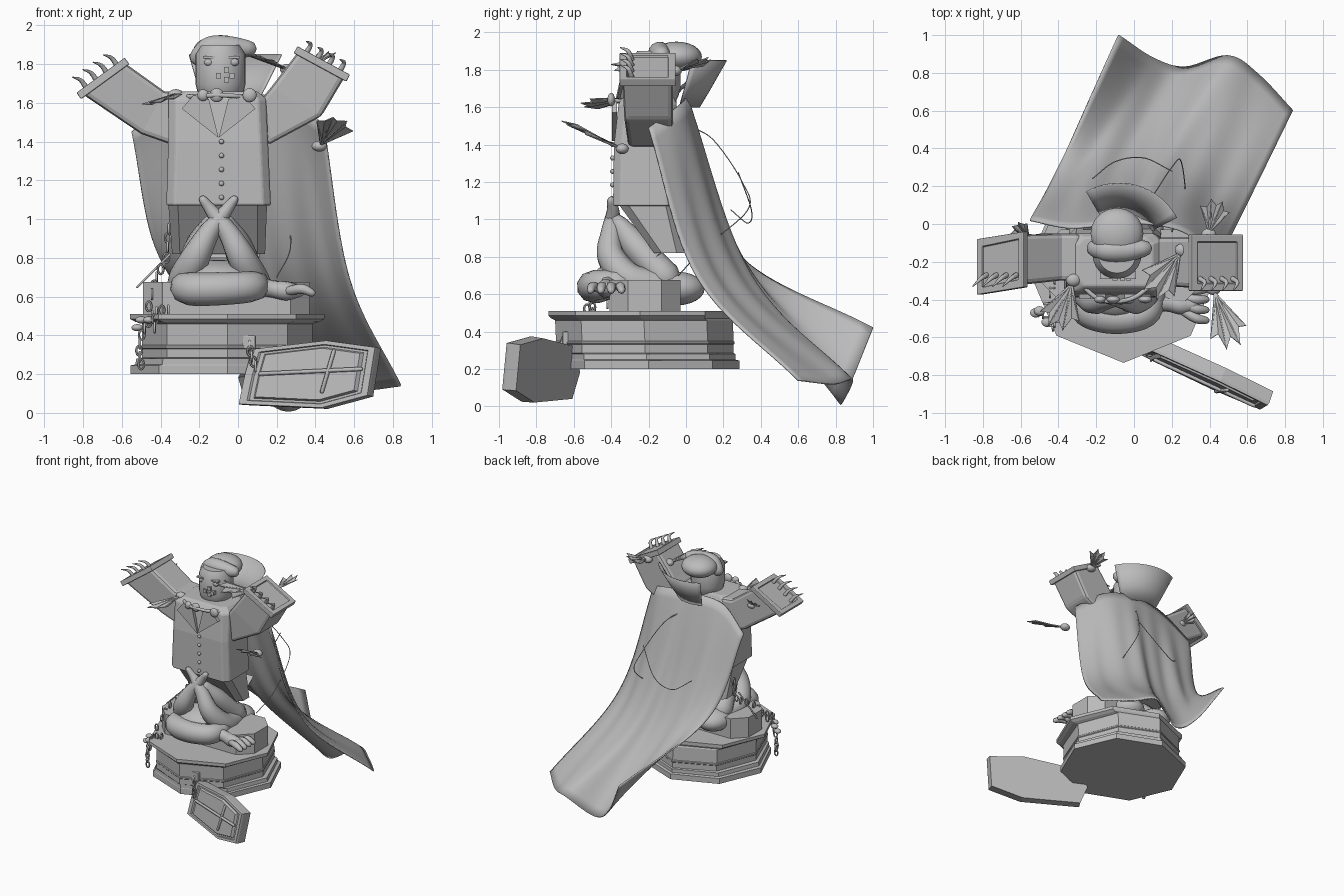
import bpy, bmesh, math
from mathutils import Vector as V, Matrix

if "Cube" in bpy.data.objects:
    bpy.data.objects.remove(bpy.data.objects["Cube"])

grey = bpy.data.materials.new("stone_grey")
grey.diffuse_color = (0.5, 0.5, 0.5, 1)
grey.use_nodes = True
grey.node_tree.nodes["Principled BSDF"].inputs["Base Color"].default_value = grey.diffuse_color


def make(name, bm, smooth=35, bevel=0, thick=0):
    bmesh.ops.recalc_face_normals(bm, faces=bm.faces)
    me = bpy.data.meshes.new(name)
    bm.to_mesh(me)
    bm.free()
    if smooth:
        for p in me.polygons:
            p.use_smooth = True
        me.set_sharp_from_angle(angle=math.radians(smooth))
    me.materials.append(grey)
    ob = bpy.data.objects.new(name, me)
    bpy.context.collection.objects.link(ob)
    if thick:
        m = ob.modifiers.new("thickness", 'SOLIDIFY')
        m.thickness, m.offset = thick, 0
    if bevel:
        m = ob.modifiers.new("soft_edges", 'BEVEL')
        m.width, m.segments = bevel, 2
    return ob


def loft(name, rings, closed=True, caps=True, **kw):
    bm = bmesh.new()
    vs = [[bm.verts.new(p) for p in r] for r in rings]
    n = len(rings[0])
    for a, b in zip(vs, vs[1:]):
        for i in range(n if closed else n - 1):
            j = (i + 1) % n
            bm.faces.new((a[i], a[j], b[j], b[i]))
    if caps:
        bm.faces.new(vs[0])
        bm.faces.new(vs[-1])
    return make(name, bm, **kw)


def spline(pts, steps):
    # Catmull-Rom samples through points of any dimension
    pts = [V(p) for p in pts]
    q = [2 * pts[0] - pts[1]] + pts + [2 * pts[-1] - pts[-2]]
    out = []
    for i in range(1, len(q) - 2):
        a, b, c, d = q[i - 1:i + 3]
        for k in range(steps):
            t = k / steps
            out.append(0.5 * (2 * b + (c - a) * t + (2 * a - 5 * b + 4 * c - d) * t * t
                              + (3 * b - a - 3 * c + d) * t ** 3))
    return out + [pts[-1]]


def tube(name, pts, steps=6, sides=10):
    # points are (x, y, z, radius); ends are rounded
    s = spline(pts, steps)
    c = [p.to_3d() for p in s]
    rad = [max(p[3], 0.001) for p in s]
    d0, d1 = (c[1] - c[0]).normalized(), (c[-1] - c[-2]).normalized()
    c = [c[0] - d0 * rad[0] * f for f in (.98, .7)] + c + [c[-1] + d1 * rad[-1] * f for f in (.7, .98)]
    rad = [rad[0] * .2, rad[0] * .72] + rad + [rad[-1] * .72, rad[-1] * .2]
    rings, u = [], d0.orthogonal().normalized()
    for i, p in enumerate(c):
        d = (c[min(i + 1, len(c) - 1)] - c[max(i - 1, 0)]).normalized()
        u = (u - d * u.dot(d)).normalized()
        w = d.cross(u)
        rings.append([p + rad[i] * (u * math.cos(a) + w * math.sin(a))
                      for a in (2 * math.pi * k / sides for k in range(sides))])
    return loft(name, rings, smooth=60)


def ball(name, c, r):
    bm = bmesh.new()
    r = r if isinstance(r, tuple) else (r, r, r)
    bmesh.ops.create_uvsphere(bm, u_segments=20, v_segments=12, radius=1,
                              matrix=Matrix.Translation(c) @ Matrix.Diagonal((*r, 1)))
    return make(name, bm, smooth=60)


def box(name, lo, hi, bevel=0.0):
    bm = bmesh.new()
    lo, hi = V(lo), V(hi)
    bmesh.ops.create_cube(bm, size=1, matrix=Matrix.Translation((lo + hi) / 2) @ Matrix.Diagonal((*(hi - lo), 1)))
    return make(name, bm, smooth=0, bevel=bevel)


def ngon(cx, cy, z, r, n=8, ry=None):
    ry = ry or r
    return [(cx + r * math.cos(2 * math.pi * i / n), cy + ry * math.sin(2 * math.pi * i / n), z) for i in range(n)]


def chamfer(x0, x1, y0, y1, z, c):
    return [(x0 + c, y0, z), (x1 - c, y0, z), (x1, y0 + c, z), (x1, y1 - c, z),
            (x1 - c, y1, z), (x0 + c, y1, z), (x0, y1 - c, z), (x0, y0 + c, z)]


# Octagonal pedestal: height, half width, half depth, centre depth
prof = [(.2, .5, .485, -.2), (.245, .5, .485, -.2), (.25, .475, .475, -.21), (.28, .47, .475, -.21), (.285, .44, .475, -.22),
        (.33, .44, .475, -.22), (.335, .446, .48, -.22), (.345, .446, .48, -.22), (.35, .44, .475, -.22),
        (.46, .44, .475, -.225), (.47, .475, .48, -.24), (.485, .502, .49, -.245), (.51, .502, .49, -.245)]
loft("pedestal", [ngon(-.055, cy, z, r, 8, ry) for z, r, ry, cy in prof], smooth=0)
box("pedestal_plaque", (.02, -.66, .33), (.09, -.6, .40), .005)

# Chamfered seat block
loft("seat_block", [chamfer(-.49, .37, -.41, -.03, z, .1) for z in (.5, .675)], smooth=0)

# Crossed legs, hips and raised crossed feet of the seated figure
tube("lap_leg", [(-.28, -.36, .66, .07), (-.25, -.46, .64, .085), (-.1, -.5, .64, .085), (.06, -.47, .65, .08), (.1, -.36, .66, .07)])
for s in (-1, 1):
    cx = -.1
    tube("folded_leg", [(cx + s * .16, -.14, .64, .09), (cx + s * .18, -.3, .68, .085), (cx + s * .12, -.4, .80, .075),
                        (cx + s * .05, -.4, .93, .055), (cx - s * .035, -.39, 1.04, .035), (cx - s * .08, -.4, 1.10, .022)])
    tube("thigh", [(cx + s * .04, -.36, .98, .045), (cx + s * .1, -.27, .86, .075), (cx + s * .16, -.11, .69, .085)])
    ball("hip", (cx + s * .13, -.05, .63), (.13, .15, .09))
ball("lap", (-.1, -.28, .68), (.22, .22, .11))

# Splayed hand resting on the seat
tube("resting_hand", [(.08, -.42, .66, .05), (.18, -.42, .64, .045), (.25, -.43, .63, .05), (.31, -.43, .63, .035)])
for i in range(4):
    tube("resting_finger", [(.26, -.46 + i * .035, .63, .024), (.33, -.5 + i * .05, .64, .026), (.38, -.51 + i * .055, .62, .02)], 3, 8)

# Torso: swept-back lower coat, jacket, lapels, buttons
loft("lower_coat", [chamfer(-.34, .14, -.17, -.01, .82, .04), chamfer(-.36, .15, -.36, -.06, 1.08, .05)], smooth=0)
loft("jacket", [chamfer(-.37, .17, -.39, -.06, 1.07, .04), chamfer(-.36, .155, -.385, -.05, 1.4, .04),
                chamfer(-.36, .145, -.36, -.05, 1.62, .04), chamfer(-.3, .1, -.33, -.07, 1.66, .04)], smooth=0, bevel=.01)
for s in (-1, 1):
    loft("lapel", [[(-.1 + s * x, y, z) for x, z in ((.0, 1.42), (.19, 1.57), (.13, 1.64), (.05, 1.62))]
                   for y in (-.396, -.37)], smooth=0)
for i in range(5):
    ball("jacket_button", (-.085, -.393, 1.40 - .072 * i), .013)
for i in range(3):
    loft("coat_tail", [[(-.27 + .13 * i, y, z), (-.15 + .13 * i, y, z), (-.15 + .13 * i, y + .03, z + .03), (-.27 + .13 * i, y + .03, z + .03)]
                       for y, z in ((-.16, .80), (.02, .96 - .02 * i))], smooth=0)

# Collar chain with clasps
tube("collar_chain", [(-.3, -.3, 1.63, .012), (-.2, -.39, 1.635, .012), (-.11, -.41, 1.64, .012), (0, -.39, 1.635, .012), (.12, -.3, 1.63, .012)])
for x, r in ((-.18, .03), (-.11, .036), (.06, .036)):
    ball("clasp", (x, -.40, 1.64), (r, .02, r))


# Sleeves as box sections: upper point, lower point, front and back depth, lower-side depth shift
def section(u, l, y0, y1, sh=0.0):
    return [(u[0], y0, u[1]), (u[0], y1, u[1]), (l[0], y1 - sh, l[1]), (l[0], y0 - sh, l[1])]


arms = {"right": (1, .04, [((-.28, 1.65), (-.33, 1.38), -.30, -.05), ((-.38, 1.66), (-.5, 1.44), -.30, -.05),
                           ((-.59, 1.81), (-.81, 1.65), -.32, -.055)]),
        "left": (-1, .0, [((.12, 1.62), (.15, 1.38), -.31, -.07), ((.17, 1.68), (.43, 1.53), -.33, -.07),
                          ((.315, 1.87), (.555, 1.74), -.34, -.07)])}
for side, (flip, sh, secs) in arms.items():
    loft(side + "_sleeve", [section(*s, sh if k == 2 else 0) for k, s in enumerate(secs)], smooth=0, bevel=.025)
    u, l, y0, y1 = V(secs[2][0]), V(secs[2][1]), secs[2][2], secs[2][3]
    ax = (u - l).normalized()
    nrm = V((-ax.y, ax.x)) * flip
    e = ax * .018
    lip = [section(u + e + nrm * d, l - e + nrm * d, y0 - .015, y1 + .015, sh) for d in (-.025, .016)]
    inner = [section(u - e + nrm * d, l + e + nrm * d, y0 + .025, y1 - .025, sh) for d in (.016, .004)]
    loft(side + "_cuff", lip + inner, smooth=0, bevel=.006)
    # Curved claws
    for i in range(4):
        p = l.lerp(u, .14 + .24 * i)
        q, t = p + nrm * .055, p + nrm * .075 + V((-.03, .0))
        tube(side + "_claw", [(p.x, y0 + .05, p.y, .015), (q.x, y0 + .03, q.y, .011), (t.x, y0 - .01, t.y, .003)], 4, 8)

# Head, face and soft hat
loft("head", [ngon(-.09, -.16, z, r, 24) for z, r in ((1.62, .1), (1.66, .12), (1.70, .13), (1.85, .13), (1.9, .1))])
for s in (-1, 1):
    ball("eye", (-.085 + s * .065, -.265, 1.81), (.025, .018, .02))
    box("brow", (-.115 + s * .065, -.29, 1.83), (-.055 + s * .065, -.25, 1.842))
for x, z in ((-.1, 1.74), (-.06, 1.77), (-.03, 1.74), (-.06, 1.72)):
    box("face_block", (x - .013, -.3, z - .015), (x + .013, -.27, z + .015))
ball("hat_crown", (-.09, -.05, 1.87), (.14, .135, .08))
tube("hat_brim", [(-.2, -.13, 1.84, .05), (-.14, -.14, 1.885, .06), (-.04, -.14, 1.885, .06), (.05, -.13, 1.88, .045)], 6, 14)

# Flared standing collar, open on one side
arc = [math.radians(28 + 92 * i / 16) for i in range(17)]
loft("standing_collar", [[(-.08 + r * math.cos(a), -.13 + r * math.sin(a), z) for a in arc]
                         for r, z in ((.2, 1.6), (.26, 1.7), (.345, 1.85))], closed=False, caps=False, thick=.008)

# Sweeping cape: columns of shoulder, middle and hem points
cols = [((-.55, .02, 1.45), (-.41, .28, .81), (-.08, 1.0, .42)),
        ((-.34, -.02, 1.62), (-.2, .32, .75), (.1, .88, .12)),
        ((-.12, 0, 1.66), (0, .29, .72), (.27, .83, .01)),
        ((.08, 0, 1.65), (.2, .33, .71), (.5, .89, .14)),
        ((.28, -.05, 1.6), (.4, .21, .70), (.66, .79, .12)),
        ((.44, -.2, 1.49), (.575, .07, .69), (.84, .6, .14))]
samples = [spline(c, 12) for c in cols]
rows = [spline([s[k] for s in samples], 8) for k in range(25)]
for k, r in enumerate(rows):
    for i, p in enumerate(r):
        p.y += .01 * math.sin(i * .9) * math.sin(math.pi * k / 24)
loft("cape", rows, closed=False, caps=False, smooth=70, thick=.01)

# Loose cords behind the cape
tube("cord", [(.0, .02, 1.5, .003), (.1, .15, 1.42, .003), (.2, .3, 1.2, .003), (.25, .33, 1.05, .003), (.27, .1, .85, .003), (.2, -.04, .7, .003)], 8, 5)
tube("cord", [(-.22, .24, 1.05, .003), (-.1, .33, .98, .003), (.05, .35, 1.05, .003), (.2, .28, 1.25, .003)], 8, 5)
tube("cane", [(-.52, -.2, .65, .006), (-.35, -.2, .82, .006)], 2, 6)


# Webbed fans with a rounded body at the root
def fan(root, tip, side):
    root, tip, side = V(root), V(tip), V(side)
    c = tip - root
    n = c.cross(side).normalized()
    edge, base = [], []
    for i in range(7):
        a = -1 + i / 3
        d = c * math.cos(a * .8) + side * math.sin(a)
        edge.append(root + d * (1 if i % 2 == 0 else .8) + n * (.014 if i % 2 else 0))
        base.append(root + d * .12)
        if i % 2 == 0:
            tube("fan_rib", [(*root, .008), (*edge[-1], .003)], 1, 6)
    loft("fan_web", [base, edge], closed=False, caps=False, smooth=0, thick=.005)
    ball("fan_body", root - c * .1, (.04, .035, .028))


fan((-.33, -.32, 1.64), (-.42, -.56, 1.61), (-.12, .03, -.03))
fan((.24, -.16, 1.78), (.08, -.38, 1.84), (.1, -.08, -.03))
fan((.43, -.37, 1.39), (.53, -.66, 1.52), (.11, .04, -.03))
fan((.4, -.04, 1.80), (.44, .13, 1.86), (.09, -.02, .02))
fan((-.56, -.08, 1.66), (-.63, 0, 1.73), (.05, .03, .03))

# Leaning coffin with panel, rim and cross
outline = [(0, .045), (.03, .19), (.07, .33), (.455, .375), (.71, .34), (.67, .09), (.43, .025)]


def lid(x, z, out=0.0):
    return V((x - .42 * out, -.69 - .47 * (x - .03) + .17 * (z - .05) - .9 * out, z + .1 * out))


def scaled(f, out, foot=0.0):
    r = [lid(.385 + (x - .385) * f, .2 + (z - .2) * f, out) for x, z in outline]
    r[1] += V((-foot, foot * .45, 0))
    return r


loft("coffin", [scaled(.98, -.08, .07), scaled(1, -.015), scaled(.99, 0), scaled(.88, .0), scaled(.86, -.01),
                scaled(.8, -.01), scaled(.76, .008)], smooth=0)
for a, b in (((.12, .2), (.64, .225)), ((.44, .11), (.5, .315))):
    tube("coffin_cross", [(*lid(*a, .015), .011), (*lid(*b, .015), .011)], 1, 6)


# Chains made of alternating links
def chain(pts, count):
    path = spline(pts, 10)
    for k in range(count):
        p = path[int(k * (len(path) - 1) / (count - 1))].to_3d()
        w = V((1, 0, 0)) if k % 2 else V((0, 1, 0))
        ps = [p + w * .015 * math.cos(a) + V((0, 0, .025 * math.sin(a))) for a in (math.pi * i / 4 for i in range(9))]
        tube("chain_link", [(*q, .006) for q in ps], 2, 6)


chain([(-.44, -.5, .5), (-.49, -.48, .42), (-.51, -.47, .33), (-.5, -.48, .25)], 8)
chain([(-.36, -.5, .53), (-.42, -.53, .52), (-.43, -.55, .44)], 5)
chain([(.06, -.65, .35), (.07, -.68, .29), (.09, -.71, .24)], 5)
chain([(-.36, -.12, .95), (-.37, -.14, .8), (-.42, -.3, .7), (-.46, -.42, .55)], 10)
for x, y, z in ((-.5, -.46, .48), (-.46, -.52, .48), (-.52, -.47, .44)):
    ball("chain_weight", (x, y, z), (.03, .025, .018))
